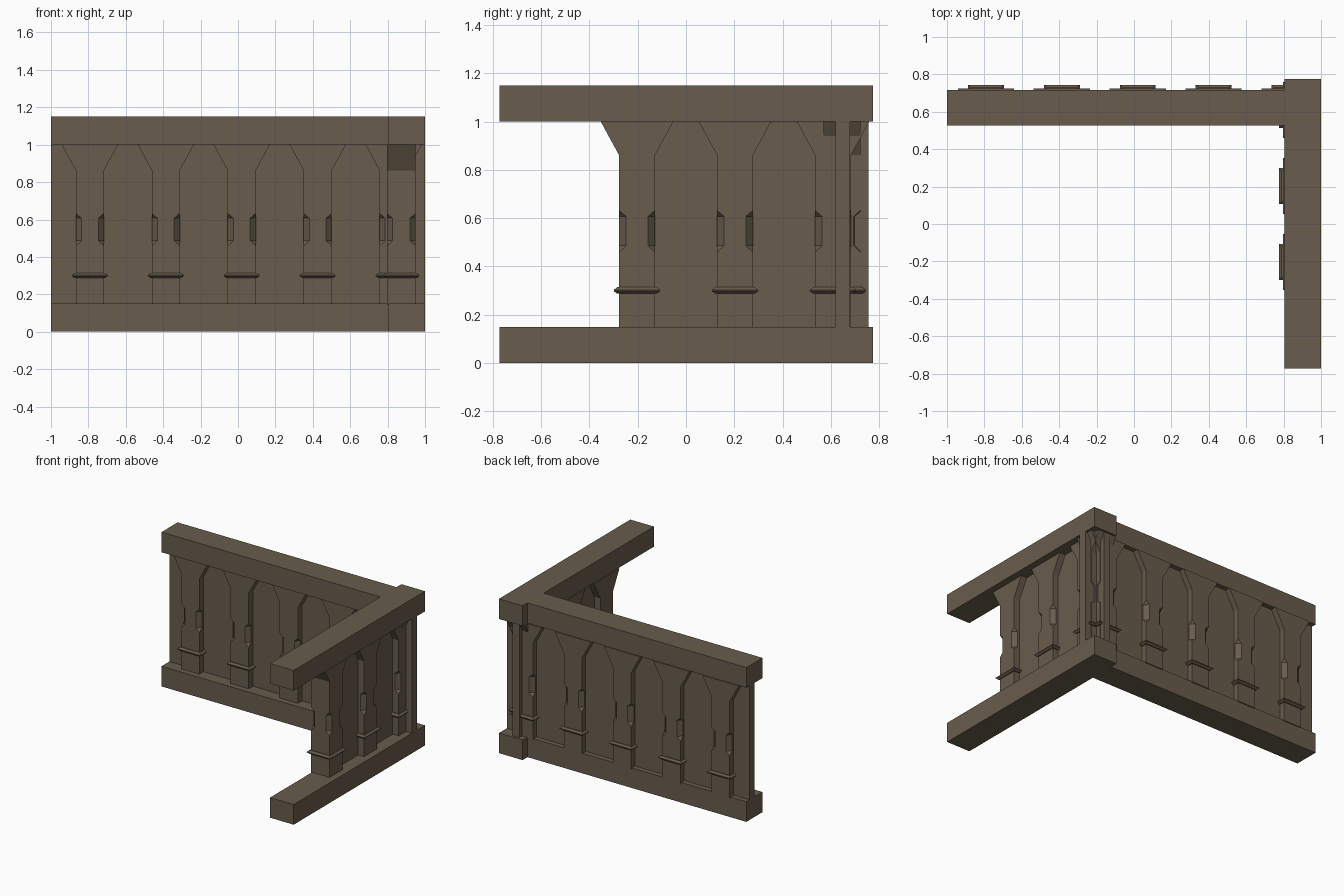
import bpy, bmesh

if "Cube" in bpy.data.objects:
    bpy.data.objects.remove(bpy.data.objects["Cube"])

wood = bpy.data.materials.new("brown_wood")
wood.diffuse_color = (0.14, 0.108, 0.074, 1)
wood.use_nodes = True
wood.node_tree.nodes["Principled BSDF"].inputs["Base Color"].default_value = wood.diffuse_color


def finish(bm, name):
    bmesh.ops.recalc_face_normals(bm, faces=bm.faces)
    me = bpy.data.meshes.new(name)
    bm.to_mesh(me)
    bm.free()
    me.materials.append(wood)
    ob = bpy.data.objects.new(name, me)
    bpy.context.collection.objects.link(ob)
    return ob


def box(name, x0, x1, y0, y1, z0, z1):
    bm = bmesh.new()
    bmesh.ops.create_cube(bm, size=1)
    for v in bm.verts:
        v.co = (x0 + (v.co.x + .5) * (x1 - x0),
                y0 + (v.co.y + .5) * (y1 - y0),
                z0 + (v.co.z + .5) * (z1 - z0))
    return finish(bm, name)


# baluster sections: height, half width, half depth, corner chamfer
W, D = 0.075, 0.077
SECTIONS = [
    (0.145, W, D, 0), (0.287, W, D, 0),
    (0.287, 0.082, 0.084, 0), (0.298, 0.096, 0.097, 0),     # collar
    (0.303, 0.096, 0.097, 0), (0.314, 0.082, 0.084, 0),
    (0.314, W, D, 0),
    (0.458, W, D, 0), (0.487, W, D, 0.03),                  # stopped chamfer
    (0.607, W, D, 0.03), (0.633, W, D, 0),
    (0.862, W, D, 0), (1.0, 0.15, D, 0),                    # flared head
]


def baluster(name, x, y, along_y=False):
    bm = bmesh.new()
    rings = []
    for z, w, d, c in SECTIONS:
        if along_y:
            w, d = d, w
        pts = [(w - c, -d), (w, -d + c), (w, d - c), (w - c, d),
               (-w + c, d), (-w, d - c), (-w, -d + c), (-w + c, -d)]
        rings.append([bm.verts.new((x + px, y + py, z)) for px, py in pts])
    for a, b in zip(rings, rings[1:]):
        for i in range(8):
            j = (i + 1) % 8
            bm.faces.new((a[i], a[j], b[j], b[i]))
    bm.faces.new(rings[0][::-1])
    bm.faces.new(rings[-1])
    bmesh.ops.remove_doubles(bm, verts=bm.verts, dist=1e-5)
    return finish(bm, name)


# rails, bottom and top
for label, z in (("bottom", 0), ("top", 1.0)):
    box(label + "_rail_long", -1, 0.805, 0.527, 0.717, z, z + 0.15)
    box(label + "_rail_side", 0.805, 1, -0.772, 0.775, z, z + 0.15)

# thin infill panels
box("panel_long", -1, 1, 0.62, 0.68, 0.145, 1.005)
box("panel_side", 0.845, 0.902, -0.205, 0.757, 0.145, 1.005)

# balusters
for i in range(5):
    baluster("baluster_long_%d" % i, -0.792 + 0.406 * i, 0.647)
for i in range(3):
    baluster("baluster_side_%d" % i, 0.873, -0.203 + 0.406 * i, True)
